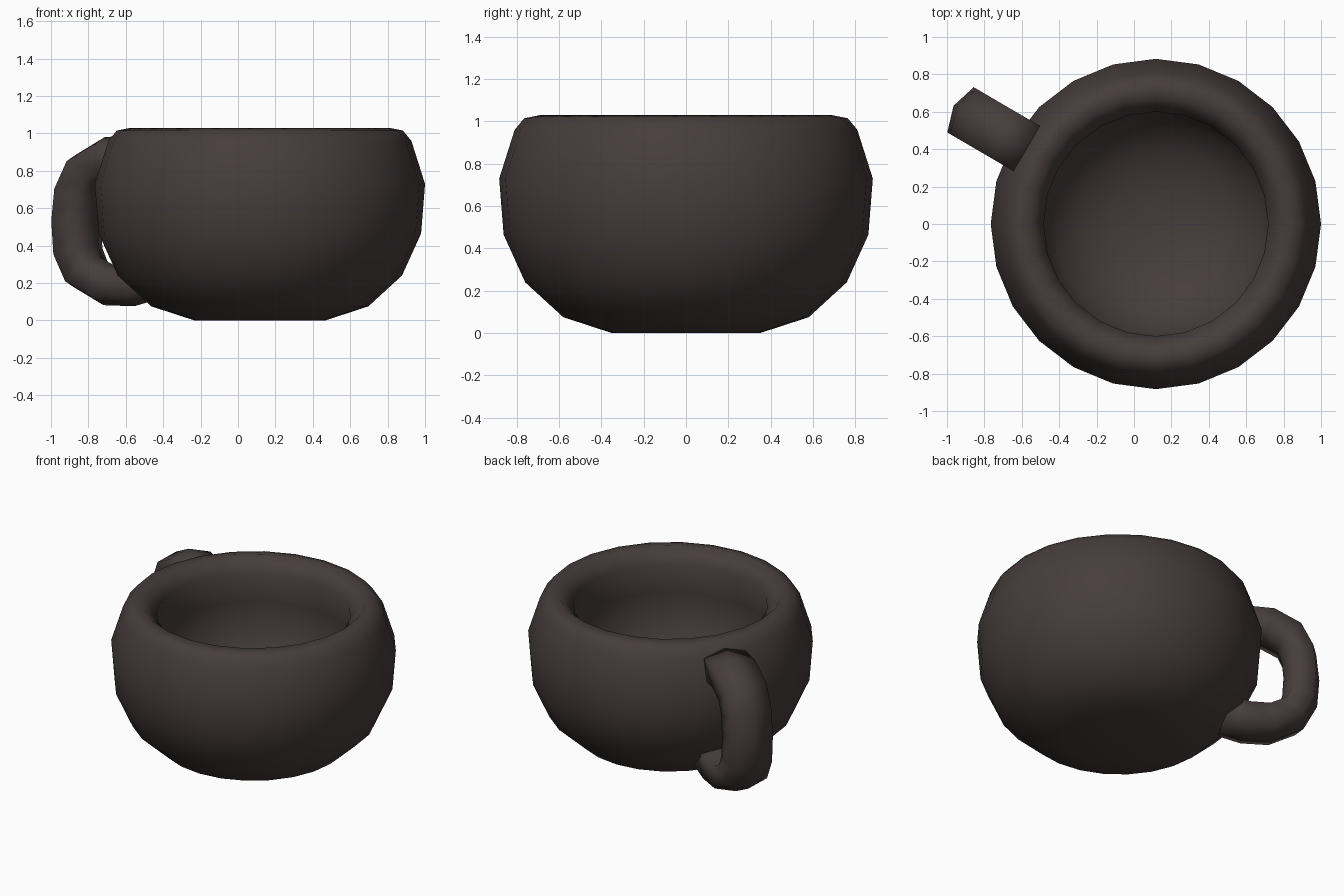
import bpy, bmesh, math
from mathutils import Vector

if "Cube" in bpy.data.objects:
    bpy.data.objects.remove(bpy.data.objects["Cube"])

clay = bpy.data.materials.new("dark brown clay")
clay.diffuse_color = (0.062, 0.046, 0.045, 1)
clay.use_nodes = True
clay.node_tree.nodes["Principled BSDF"].inputs["Base Color"].default_value = clay.diffuse_color
CX = 0.117  # cup axis


def finish(bm, name):
    bmesh.ops.recalc_face_normals(bm, faces=bm.faces)
    for f in bm.faces:
        f.smooth = True
    me = bpy.data.meshes.new(name)
    bm.to_mesh(me)
    bm.free()
    me.materials.append(clay)
    ob = bpy.data.objects.new(name, me)
    bpy.context.collection.objects.link(ob)
    return ob


def skin(bm, rings):
    # quads between successive closed rings of points, capped at both ends
    vr = [[bm.verts.new(p) for p in ring] for ring in rings]
    n = len(vr[0])
    for a, b in zip(vr, vr[1:]):
        for i in range(n):
            j = (i + 1) % n
            bm.faces.new((a[i], a[j], b[j], b[i]))
    bm.faces.new(vr[0])
    bm.faces.new(vr[-1])


# cup body: outer wall, bevelled rim, rounded hollow inside
profile = [(0.35, 0), (0.58, 0.075), (0.76, 0.24), (0.862, 0.465), (0.883, 0.73),
           (0.81, 0.96), (0.765, 1.015), (0.69, 1.03), (0.60, 0.94),
           (0.64, 0.73), (0.625, 0.54), (0.55, 0.38), (0.42, 0.26), (0.24, 0.19),
           (0.08, 0.17)]
SIDES = 24
bm = bmesh.new()
skin(bm, [[(CX + r * math.cos(2 * math.pi * i / SIDES),
            r * math.sin(2 * math.pi * i / SIDES), z) for i in range(SIDES)]
          for r, z in profile])
finish(bm, "cup_body")

# handle: six-sided tube swept along a C path in the plane at 150 degrees
ang = math.radians(149.7)
u = Vector((math.cos(ang), math.sin(ang), 0))
v = Vector((math.sin(ang), -math.cos(ang), 0))
path = [(0.80, 0.87), (0.93, 0.87), (1.065, 0.80), (1.122, 0.685), (1.138, 0.53),
        (1.127, 0.37), (1.075, 0.262), (0.94, 0.193), (0.79, 0.19), (0.66, 0.225)]
section = [(0.115, 0), (0.072, 0.14), (-0.072, 0.14),
           (-0.11, 0), (-0.072, -0.14), (0.072, -0.14)]
rings = []
for k, (r, z) in enumerate(path):
    r0, z0 = path[max(k - 1, 0)]
    r1, z1 = path[min(k + 1, len(path) - 1)]
    t = Vector((r1 - r0, z1 - z0)).normalized()
    out = u * -t.y + Vector((0, 0, t.x))  # outward normal of the C
    c = Vector((CX, 0, z)) + u * r
    rings.append([c + out * a + v * b for a, b in section])
bm = bmesh.new()
skin(bm, rings)
finish(bm, "handle")
